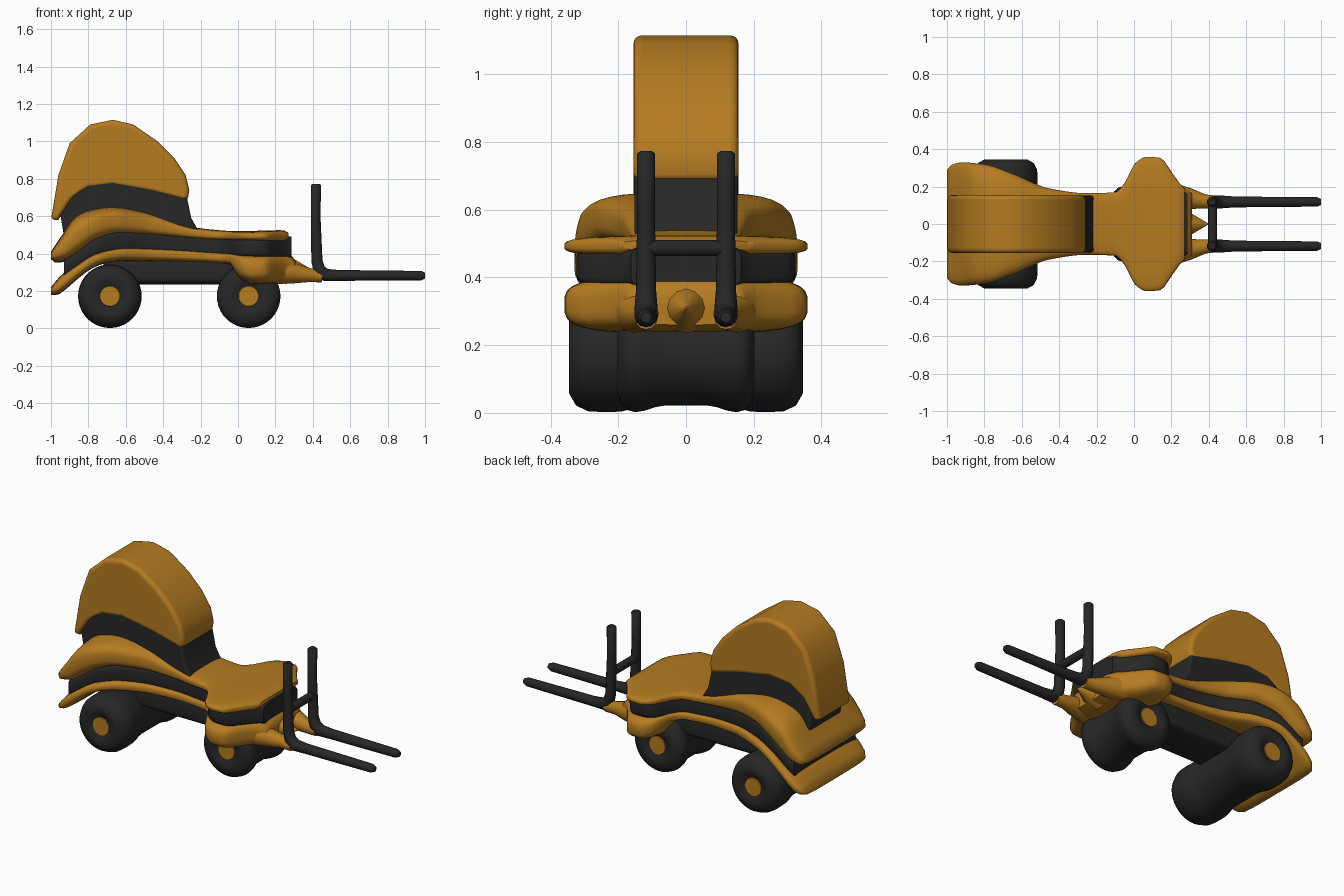
import bpy, bmesh, math

if "Cube" in bpy.data.objects:
    bpy.data.objects.remove(bpy.data.objects["Cube"])

def material(name, rgb):
    m = bpy.data.materials.new(name)
    m.diffuse_color = (*rgb, 1)
    m.use_nodes = True
    m.node_tree.nodes["Principled BSDF"].inputs["Base Color"].default_value = m.diffuse_color
    return m

ORANGE = material("orange", (0.46, 0.20, 0.015))
BLACK = material("black", (0.02, 0.02, 0.02))

def finish(name, bm, mat, angle=50):
    bmesh.ops.recalc_face_normals(bm, faces=bm.faces)
    me = bpy.data.meshes.new(name)
    bm.to_mesh(me)
    bm.free()
    ob = bpy.data.objects.new(name, me)
    bpy.context.collection.objects.link(ob)
    me.materials.append(mat)
    bpy.ops.object.select_all(action='DESELECT')
    ob.select_set(True)
    bpy.context.view_layer.objects.active = ob
    bpy.ops.object.shade_smooth_by_angle(angle=math.radians(angle))
    return ob

def skin(name, rings, mat):
    bm = bmesh.new()
    vs = [[bm.verts.new(p) for p in r] for r in rings]
    n = len(vs[0])
    for a, b in zip(vs, vs[1:]):
        for i in range(n):
            j = (i + 1) % n
            bm.faces.new((a[i], a[j], b[j], b[i]))
    bm.faces.new(vs[0])
    bm.faces.new(vs[-1])
    return finish(name, bm, mat)

def curve_at(pts, x):
    """Smooth interpolation without overshoot."""
    if x <= pts[0][0]:
        return pts[0][1]
    if x >= pts[-1][0]:
        return pts[-1][1]
    s = [(b[1] - a[1]) / (b[0] - a[0]) for a, b in zip(pts, pts[1:])]
    m = [s[0]] + [2 * a * b / (a + b) if a * b > 0 else 0 for a, b in zip(s, s[1:])] + [s[-1]]
    i = max(k for k in range(len(s)) if pts[k][0] <= x)
    h = pts[i + 1][0] - pts[i][0]
    t = (x - pts[i][0]) / h
    return ((2*t**3 - 3*t*t + 1) * pts[i][1] + (t**3 - 2*t*t + t) * h * m[i]
            + (3*t*t - 2*t**3) * pts[i + 1][1] + (t**3 - t*t) * h * m[i + 1])

def loft(name, x0, x1, width, bottom, top, mat, power=4, scale=1, n=60, seg=32):
    rings = []
    for k in range(n + 1):
        x = x0 + (x1 - x0) * k / n
        w, b, t = curve_at(width, x) * scale, curve_at(bottom, x), curve_at(top, x)
        ring = []
        for i in range(seg):
            a = 2 * math.pi * (i + 0.5) / seg
            c, s = math.cos(a), math.sin(a)
            y = w * math.copysign(abs(c) ** (2 / power), c)
            z = (t + b) / 2 + (t - b) / 2 * math.copysign(abs(s) ** (2 / power), s)
            ring.append((x, y, z))
        rings.append(ring)
    return skin(name, rings, mat)

def slab(name, profile, half, mat, bevel):
    bm = bmesh.new()
    f = bm.faces.new([bm.verts.new((x, -half, z)) for x, z in profile])
    ext = bmesh.ops.extrude_face_region(bm, geom=[f])["geom"]
    bmesh.ops.translate(bm, vec=(0, 2 * half, 0),
                        verts=[v for v in ext if isinstance(v, bmesh.types.BMVert)])
    ob = finish(name, bm, mat)
    mod = ob.modifiers.new("rounding", 'BEVEL')
    mod.width, mod.segments = bevel, 4
    mod.limit_method, mod.angle_limit = 'ANGLE', math.radians(60)
    return ob

def roller(name, x, z, half_profile, mat, seg=40):
    prof = [(-y, r) for y, r in reversed(half_profile)] + half_profile
    skin(name, [[(x + r * math.cos(2 * math.pi * i / seg), y, z + r * math.sin(2 * math.pi * i / seg))
                 for i in range(seg)] for y, r in prof], mat)

def tube(name, pts, mat):
    """pts are (x, y, z, radius)."""
    cu = bpy.data.curves.new(name, 'CURVE')
    cu.dimensions = '3D'
    cu.bevel_depth, cu.bevel_resolution, cu.use_fill_caps = 1, 4, True
    sp = cu.splines.new('POLY')
    sp.points.add(len(pts) - 1)
    for p, (x, y, z, r) in zip(sp.points, pts):
        p.co, p.radius = (x, y, z, 1), r
    sp.use_smooth = True
    ob = bpy.data.objects.new(name, cu)
    bpy.context.collection.objects.link(ob)
    cu.materials.append(mat)
    bpy.ops.object.select_all(action='DESELECT')
    ob.select_set(True)
    bpy.context.view_layer.objects.active = ob
    bpy.ops.object.convert(target='MESH')

# Tall rounded cab and the dark band below it
seam = [(-0.27, 0.68), (-0.47, 0.73), (-0.67, 0.765), (-0.8, 0.75), (-0.89, 0.69), (-0.96, 0.58)]
slab("cab", [(-1, 0.58), (-0.96, 0.82), (-0.9, 0.99), (-0.79, 1.09), (-0.67, 1.115), (-0.56, 1.09),
             (-0.43, 1.0), (-0.34, 0.91), (-0.28, 0.82), (-0.26, 0.74)] + seam, 0.155, ORANGE, 0.035)
slab("cab_band", [(-0.95, 0.61), (-0.88, 0.72), (-0.8, 0.78), (-0.67, 0.8), (-0.47, 0.76), (-0.275, 0.71),
                  (-0.25, 0.59), (-0.21, 0.52), (-0.5, 0.59), (-0.68, 0.62), (-0.86, 0.56), (-0.93, 0.49)],
     0.152, BLACK, 0.012)

# Upper body: rear fenders, narrow waist, front deck
width = [(-1, 0.29), (-0.98, 0.315), (-0.92, 0.33), (-0.8, 0.32), (-0.65, 0.27), (-0.45, 0.19),
         (-0.25, 0.165), (-0.1, 0.17), (-0.05, 0.22), (0.01, 0.33), (0.07, 0.36), (0.14, 0.355),
         (0.2, 0.28), (0.26, 0.2), (0.3, 0.17)]
up_bot = [(-1, 0.37), (-0.98, 0.352), (-0.92, 0.355), (-0.86, 0.39), (-0.75, 0.465), (-0.63, 0.497),
          (-0.4, 0.485), (-0.1, 0.468), (0.25, 0.462), (0.27, 0.48)]
up_top = [(-1, 0.41), (-0.94, 0.5), (-0.87, 0.595), (-0.8, 0.63), (-0.68, 0.65), (-0.5, 0.625),
          (-0.3, 0.56), (-0.2, 0.535), (0, 0.52), (0.24, 0.525), (0.27, 0.51)]
loft("upper_body", -1, 0.27, width, up_bot, up_top, ORANGE, 3.6)

# Dark waist band
lo_top = [(-1, 0.22), (-0.95, 0.28), (-0.87, 0.34), (-0.75, 0.41), (-0.6, 0.437), (-0.4, 0.43),
          (0, 0.405), (0.27, 0.4), (0.31, 0.36)]
loft("waist_band", -0.93, 0.285, width, [(x, z - 0.03) for x, z in lo_top[:-1]],
     [(x, z + 0.03) for x, z in up_bot[:-1]], BLACK, 6, 0.9)

# Lower body with rear mudguard and bulging front
lo_bot = [(-1, 0.18), (-0.97, 0.178), (-0.92, 0.21), (-0.85, 0.27), (-0.78, 0.32), (-0.7, 0.35),
          (-0.6, 0.36), (-0.3, 0.355), (-0.04, 0.34), (0, 0.27), (0.08, 0.235), (0.25, 0.245), (0.31, 0.26)]
loft("lower_body", -1, 0.31, width, lo_bot, lo_top, ORANGE, 3.6)

# Chassis beam
loft("chassis", -0.72, 0.1, [(-0.7, 0.13), (0.1, 0.13)], [(-0.7, 0.235), (0.1, 0.235)],
     [(-0.7, 0.38), (0.1, 0.38)], BLACK, 5, 1, 4)

# Roller wheels and hubs
rear = [(0.1, 0.15), (0.15, 0.157), (0.19, 0.168), (0.24, 0.17), (0.29, 0.167), (0.325, 0.15),
        (0.345, 0.115), (0.345, 0.085), (0.332, 0.062), (0.33, 0.05)]
front = [(0.05, 0.148), (0.09, 0.155), (0.12, 0.165), (0.15, 0.17), (0.175, 0.163), (0.195, 0.14),
         (0.203, 0.11), (0.203, 0.085), (0.19, 0.062), (0.188, 0.05)]
for label, x, prof in (("rear", -0.685, rear), ("front", 0.057, front)):
    roller(label + "_wheels", x, 0.172, prof, BLACK)
    end = prof[-1][0]
    roller(label + "_hubs", x, 0.172, [(end, 0.055), (end + 0.006, 0.053)], ORANGE)

# Forks, uprights and their mounting arms
for side, s in (("right", -1), ("left", 1)):
    y = 0.118 * s
    tube(side + "_fork", [(0.417, y, 0.773, 0.018), (0.417, y, 0.765, 0.027), (0.415, y, 0.6, 0.026),
                          (0.422, y, 0.36, 0.03), (0.435, y, 0.31, 0.034), (0.47, y, 0.285, 0.034),
                          (0.54, y, 0.283, 0.029), (0.98, y, 0.282, 0.025), (1, y, 0.282, 0.016)], BLACK)
    tube(side + "_arm", [(0.16, 0.16 * s, 0.31, 0.075), (0.3, 0.135 * s, 0.295, 0.055),
                         (0.38, 0.12 * s, 0.285, 0.038), (0.45, y, 0.278, 0.032)], ORANGE)
tube("fork_crossbar", [(0.42, -0.118, 0.487, 0.024), (0.42, 0.118, 0.487, 0.024)], BLACK)

# Small pointed nose
tube("nose", [(0.25, 0, 0.31, 0.075), (0.31, 0, 0.31, 0.055), (0.395, 0, 0.31, 0.004)], ORANGE)
